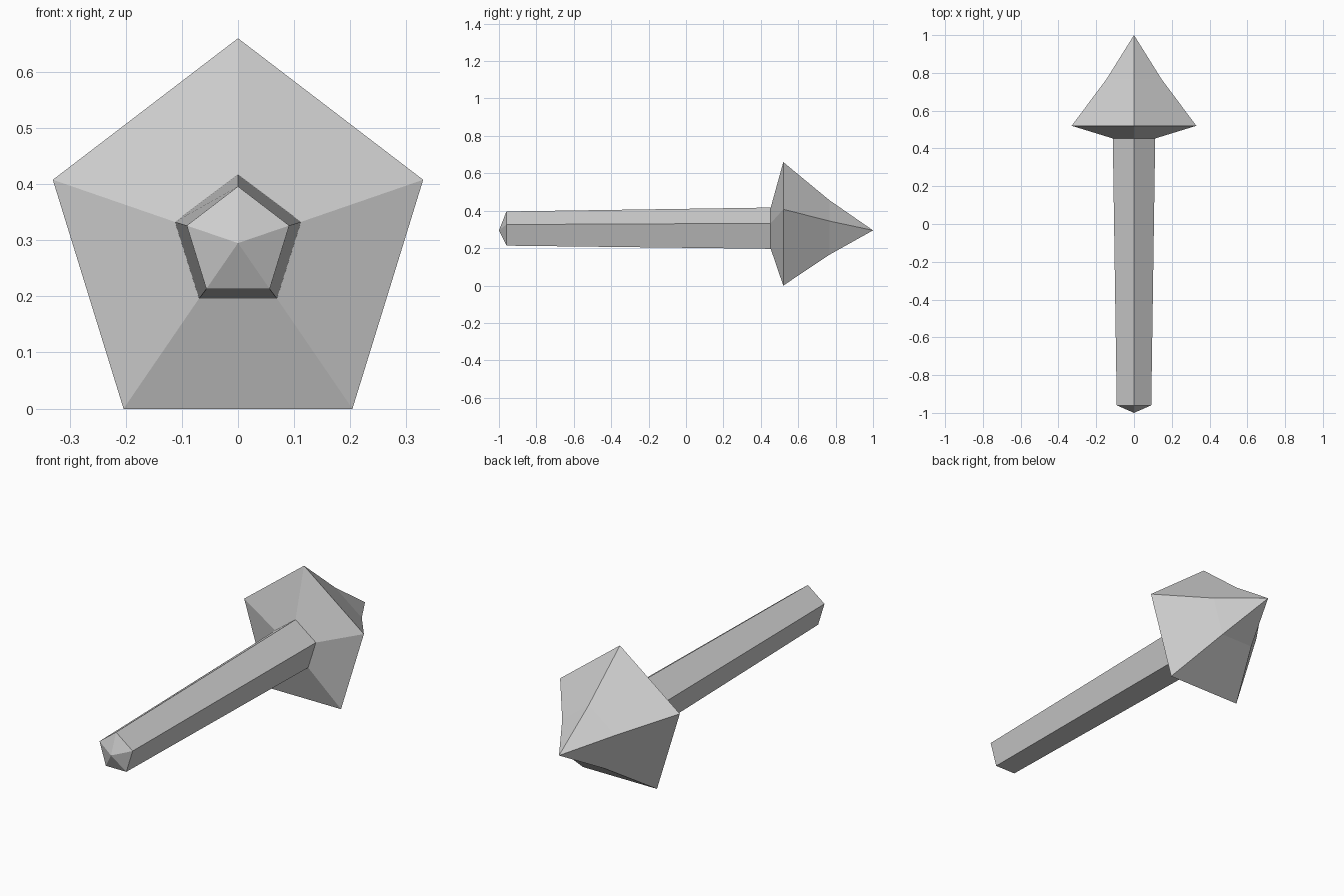
import bpy, bmesh, math

if "Cube" in bpy.data.objects:
    bpy.data.objects.remove(bpy.data.objects["Cube"])

SIDES = 5
CENTRE_Z = 0.295

grey = bpy.data.materials.new("light grey")
grey.diffuse_color = (0.62, 0.62, 0.62, 1)
grey.use_nodes = True
grey.node_tree.nodes["Principled BSDF"].inputs["Base Color"].default_value = grey.diffuse_color


def loft(name, stations):
    """Skin pentagon rings along y; a station is (y, x radius, z radius), radius 0 is a point."""
    bm = bmesh.new()
    rings = []
    for y, rx, rz in stations:
        if rx == 0:
            rings.append([bm.verts.new((0, y, CENTRE_Z))] * SIDES)
            continue
        angles = [math.pi / 2 + i * math.tau / SIDES for i in range(SIDES)]
        rings.append([bm.verts.new((rx * math.cos(a), y, CENTRE_Z + rz * math.sin(a)))
                      for a in angles])
    for a, b in zip(rings, rings[1:]):
        for i in range(SIDES):
            j = (i + 1) % SIDES
            corners = list(dict.fromkeys((a[i], a[j], b[j], b[i])))
            bm.faces.new(corners)
    bmesh.ops.recalc_face_normals(bm, faces=bm.faces)
    mesh = bpy.data.meshes.new(name)
    bm.to_mesh(mesh)
    bm.free()
    mesh.materials.append(grey)
    obj = bpy.data.objects.new(name, mesh)
    bpy.context.collection.objects.link(obj)
    return obj


# Slightly flared shaft with a shallow pointed butt; shares its last ring with the head
JOINT = (0.453, 0.118, 0.122)
loft("shaft", [(-1.0, 0, 0), (-0.96, 0.096, 0.101), JOINT])

# Arrowhead: flared back, then slightly concave taper to the tip
loft("arrowhead", [JOINT, (0.52, 0.347, 0.365), (0.767, 0.153, 0.161), (1.0, 0, 0)])
